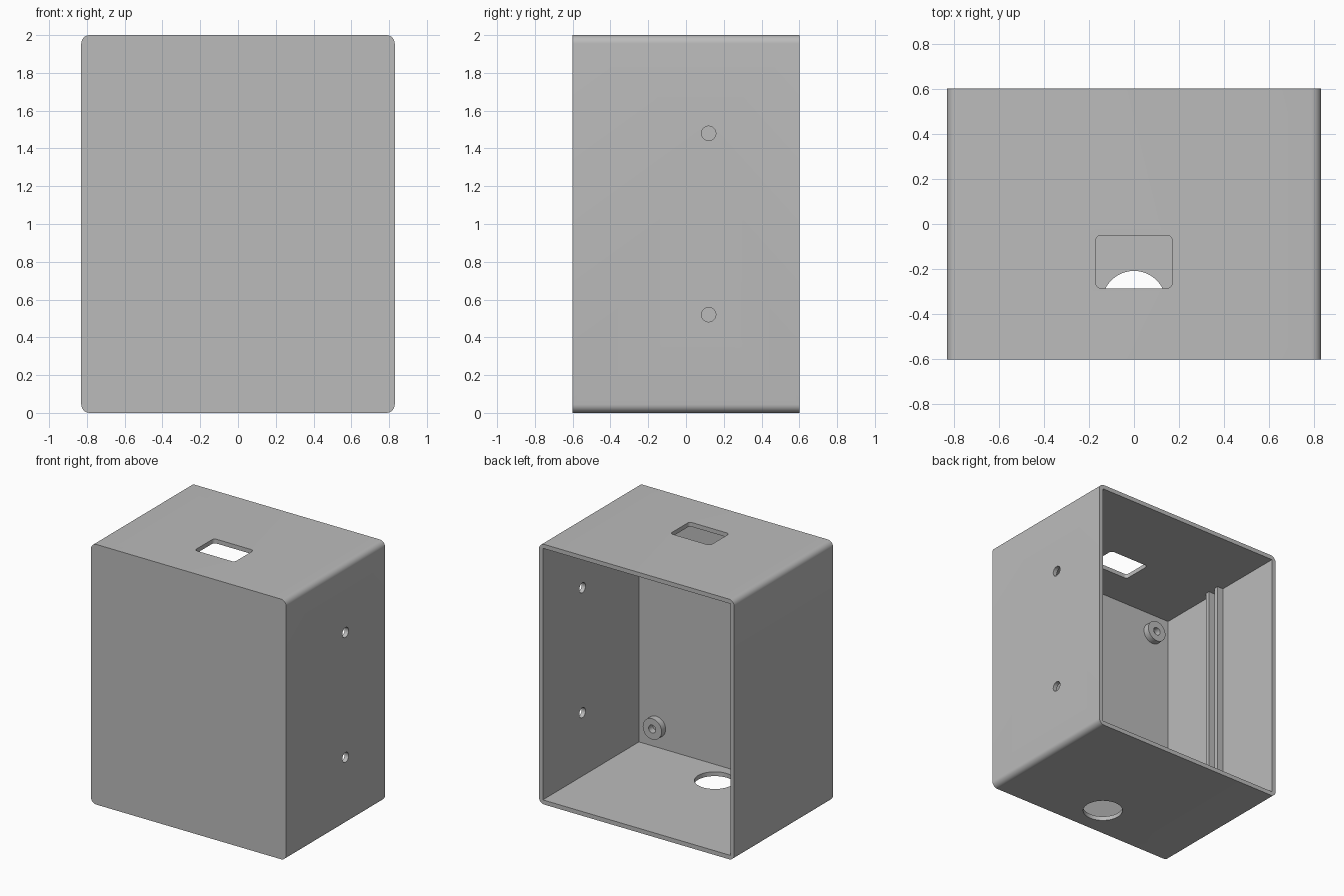
import bpy
import bmesh
from math import pi
from mathutils import Matrix, Vector

cube = bpy.data.objects.get("Cube")
if cube:
    bpy.data.objects.remove(cube, do_unlink=True)

W, D, H = 1.66, 1.2, 2.0   # outer size
T = 0.033                  # wall thickness
R = 0.045                  # outer corner radius

grey = bpy.data.materials.new("light grey plastic")
grey.use_nodes = True
grey.diffuse_color = (0.5, 0.5, 0.5, 1)
grey.node_tree.nodes["Principled BSDF"].inputs["Base Color"].default_value = (0.5, 0.5, 0.5, 1)


def finish(name, bm):
    mesh = bpy.data.meshes.new(name)
    bm.to_mesh(mesh)
    bm.free()
    mesh.materials.append(grey)
    obj = bpy.data.objects.new(name, mesh)
    bpy.context.collection.objects.link(obj)
    return obj


def box(name, low, high, round_axis=None, radius=0.0):
    """Box between two corners, optionally rounded along one axis."""
    low, high = Vector(low), Vector(high)
    bm = bmesh.new()
    bmesh.ops.create_cube(bm, size=1)
    for v in bm.verts:
        v.co = (low + high) / 2 + v.co * (high - low)
    if round_axis is not None:
        edges = [e for e in bm.edges
                 if abs((e.verts[0].co - e.verts[1].co)[round_axis]) > 1e-4]
        bmesh.ops.bevel(bm, geom=edges, offset=radius, segments=8,
                        profile=0.5, affect='EDGES')
    return finish(name, bm)


def cylinder(name, centre, radius, depth, axis, sides=48):
    turn = {'X': Matrix.Rotation(pi / 2, 4, 'Y'),
            'Y': Matrix.Rotation(pi / 2, 4, 'X'),
            'Z': Matrix.Identity(4)}[axis]
    bm = bmesh.new()
    bmesh.ops.create_cone(bm, cap_ends=True, segments=sides, radius1=radius,
                          radius2=radius, depth=depth,
                          matrix=Matrix.Translation(centre) @ turn)
    return finish(name, bm)


def select(obj):
    bpy.ops.object.select_all(action='DESELECT')
    obj.select_set(True)
    bpy.context.view_layer.objects.active = obj


def cut(obj, cutter):
    cutter.hide_render = True
    mod = obj.modifiers.new("cut", 'BOOLEAN')
    mod.operation = 'DIFFERENCE'
    mod.solver = 'EXACT'
    mod.object = cutter
    select(obj)
    bpy.ops.object.modifier_apply(modifier=mod.name)
    bpy.data.objects.remove(cutter, do_unlink=True)


def smooth(obj):
    select(obj)
    bpy.ops.object.shade_smooth_by_angle(angle=pi / 6)


# Enclosure: rounded box hollowed out through the back
shell = box("enclosure_shell", (-W / 2, -D / 2, 0), (W / 2, D / 2, H), 1, R)
cut(shell, box("cavity", (-W / 2 + T, -D / 2 + T, T), (W / 2 - T, D, H - T)))

# Rounded rectangular opening in the top, round cable hole in the floor
cut(shell, box("top_opening", (-0.17, -0.285, H - 0.2), (0.17, -0.05, H + 0.2), 2, 0.025))
cut(shell, cylinder("floor_hole", (0, -0.35, 0), 0.142, 0.3, 'Z', 64))

# Screw holes in the left wall
for z in (0.52, 1.48):
    cut(shell, cylinder("side_hole", (W / 2, 0.12, z), 0.038, 0.3, 'X', 32))
smooth(shell)

# Hollow mounting bosses inside the front wall
BOSS = 0.05
inner = -D / 2 + T
for side, x in (("left", 0.65), ("right", -0.65)):
    for level, z in (("lower", 0.19), ("upper", H - 0.19)):
        boss = cylinder(f"{level}_{side}_boss", (x, inner + BOSS / 2 - 0.005, z),
                        0.08, BOSS + 0.01, 'Y')
        cut(boss, cylinder("boss_hole", (x, inner + BOSS / 2 + 0.05, z),
                           0.03, BOSS + 0.1, 'Y', 32))
        smooth(boss)

# Pair of upright guide ribs on the right inner wall
wall = -W / 2 + T
for name, y in (("front_guide_rib", -0.08), ("back_guide_rib", 0.015)):
    box(name, (wall - 0.005, y, T - 0.005), (wall + 0.05, y + 0.033, H - T + 0.005))
